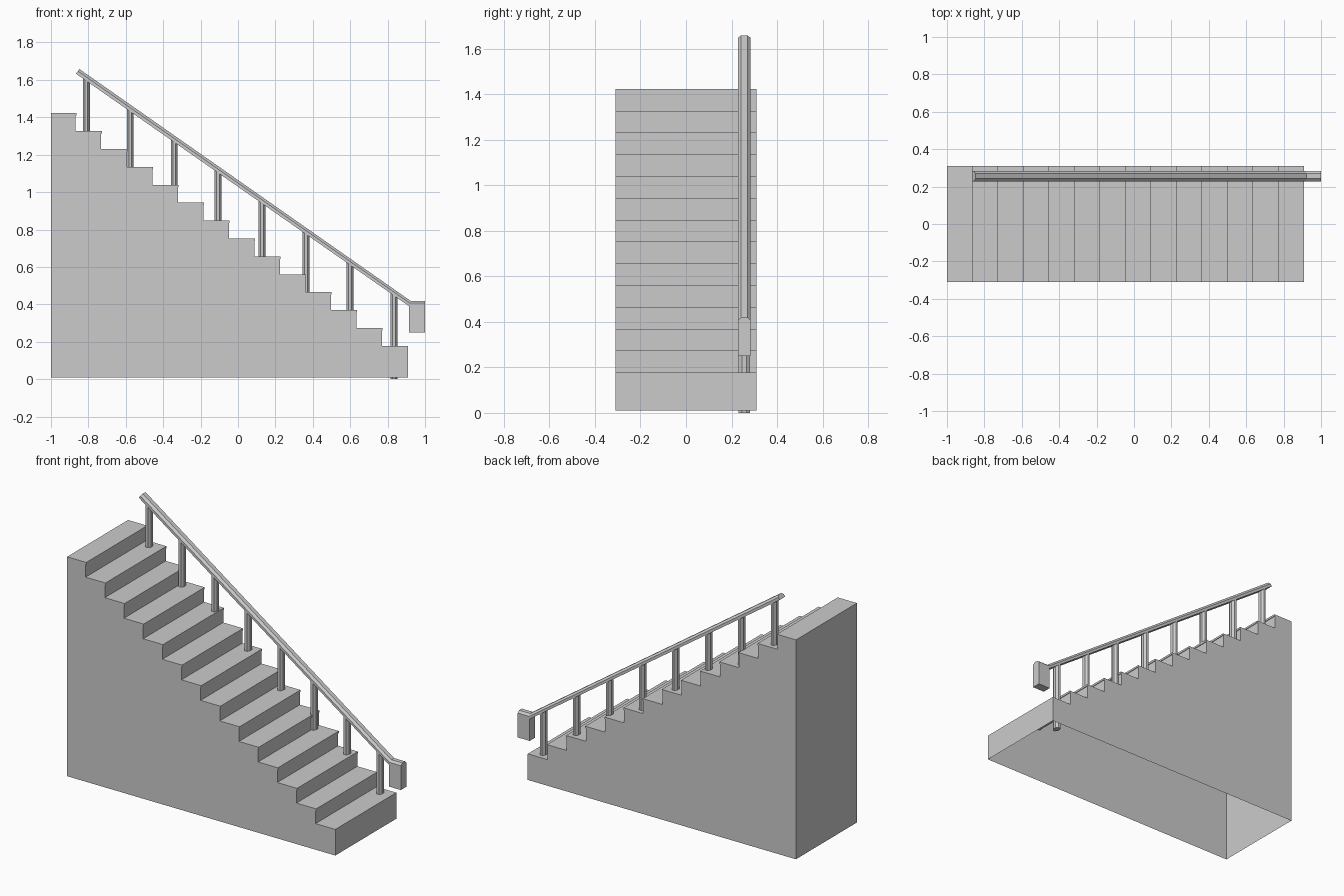
import bpy
import bmesh
from math import cos, sin, pi

if "Cube" in bpy.data.objects:
    bpy.data.objects.remove(bpy.data.objects["Cube"])

STEPS, X_FRONT, RUN = 14, 0.91, 1.91 / 14
BASE, FIRST, RISE = 0.01, 0.178, 0.0957
HALF_W = 0.31
RAIL_Y, RAIL_HW = 0.256, 0.028


def make_object(name, bm):
    mesh = bpy.data.meshes.new(name)
    bm.to_mesh(mesh)
    bm.free()
    obj = bpy.data.objects.new(name, mesh)
    bpy.context.collection.objects.link(obj)
    return obj


def skin(name, rings, closed=True, caps=True):
    """Join rings of points with quads and cap both ends."""
    bm = bmesh.new()
    loops = [[bm.verts.new(p) for p in ring] for ring in rings]
    n = len(loops[0])
    for a, b in zip(loops, loops[1:]):
        for i in range(n if closed else n - 1):
            j = (i + 1) % n
            bm.faces.new((a[i], a[j], b[j], b[i]))
    if caps:
        bm.faces.new(loops[0])
        bm.faces.new(loops[-1])
    bmesh.ops.recalc_face_normals(bm, faces=bm.faces)
    return make_object(name, bm)


# Stair body: stepped outline with thin nosings, underside left open
outline = [(X_FRONT, BASE)]
for i in range(STEPS):
    x, z = X_FRONT - i * RUN, FIRST + i * RISE
    if i:
        outline.append((x - 0.004, z - RISE))
        outline.append((x - 0.004, z - 0.013))
        outline.append((x, z - 0.013))
    outline.append((x, z))
outline += [(-1.0, z), (-1.0, BASE)]
skin("stair_body", [[(x, y, z) for x, z in outline] for y in (-HALF_W, HALF_W)],
     closed=False)

# Handrail: chamfered section along the slope, then level over the end post
section = [(-1, 0), (-1, 0.55), (-0.5, 1), (0.5, 1), (1, 0.55), (1, 0)]
stations = [((-0.866, 1.633), (-0.848, 1.658)),
            ((0.912, 0.392), (0.922, 0.419)),
            ((1.0, 0.392), (1.0, 0.419))]
skin("handrail", [[(b[0] + (t[0] - b[0]) * k, RAIL_Y + RAIL_HW * w,
                    b[1] + (t[1] - b[1]) * k) for w, k in section]
                  for b, t in stations])

# Hanging end block of the handrail
skin("rail_end_block", [[(x, RAIL_Y + s * RAIL_HW, z)
                         for x, s in ((0.914, -1), (1.0, -1), (1.0, 1), (0.914, 1))]
                        for z in (0.25, 0.395)])

# Balusters: slightly flattened octagonal posts reaching down into the stairs
for i in range(8):
    x = 0.834 - i * 0.235
    top = 0.419 + (0.922 - x) * 0.7 - 0.02
    ring = [(0.02 * cos(pi / 8 + k * pi / 4), 0.028 * sin(pi / 8 + k * pi / 4))
            for k in range(8)]
    skin(f"baluster_{i + 1}", [[(x + dx, RAIL_Y + dy, z) for dx, dy in ring]
                               for z in (top - 0.46, top)])
